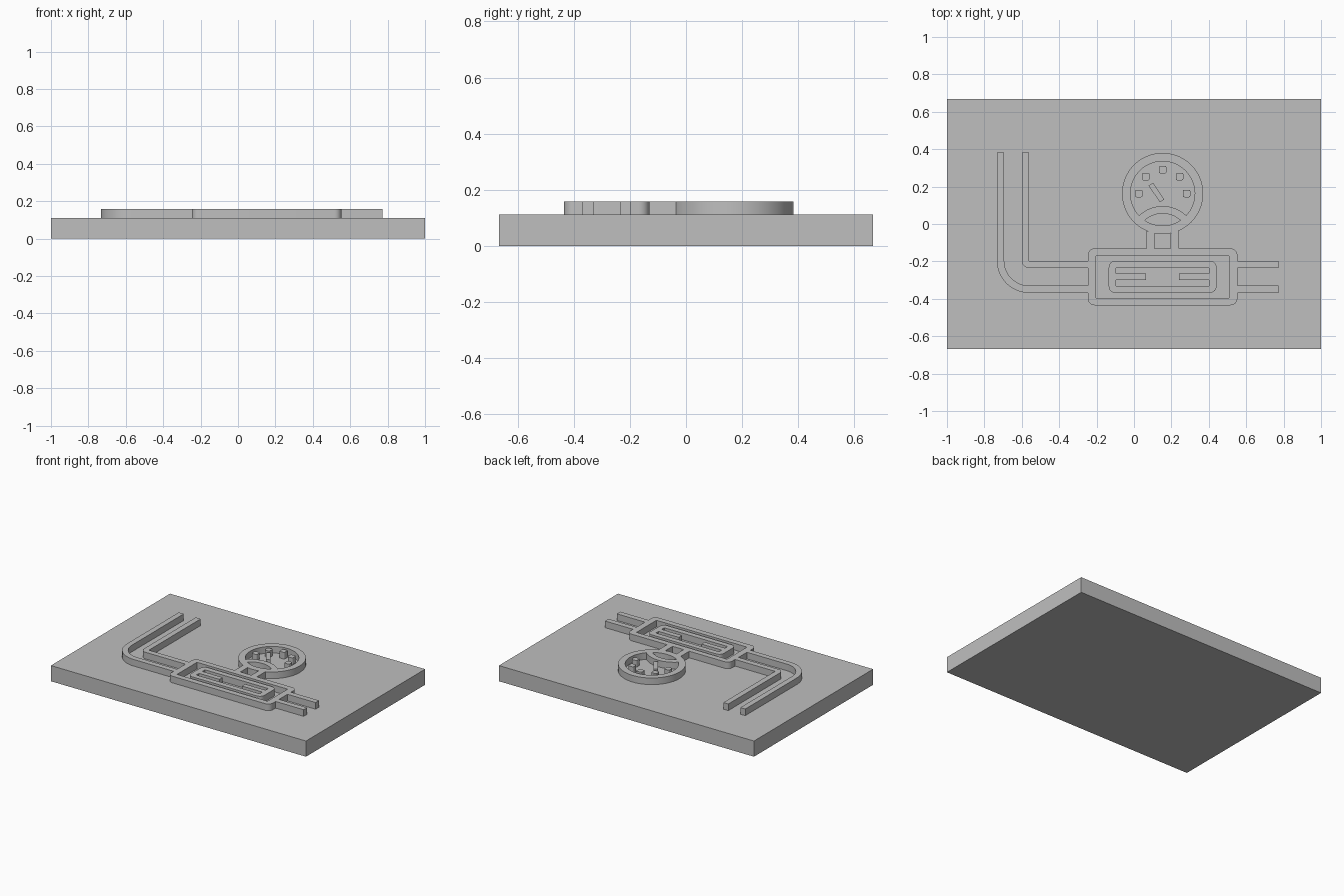
import bpy, bmesh
from math import sin, cos, acos, asin, pi, radians, hypot

cube = bpy.data.objects.get("Cube")
if cube:
    bpy.data.objects.remove(cube)

BASE_TOP, RELIEF_TOP = 0.111, 0.158
CX, CY = 0.153, -0.2825          # centre of the body frame
GY = 0.163                       # centre of the gauge, on the same x
WALL_IN, WALL_OUT = 0.047, 0.086  # pipe walls, measured from the pipe axis

grey = bpy.data.materials.new("plain_grey")
grey.use_nodes = True
colour = (0.52, 0.52, 0.52, 1)
grey.diffuse_color = colour
grey.node_tree.nodes["Principled BSDF"].inputs["Base Color"].default_value = colour


def arc(x, y, r, start, end, steps=12):
    """Points along an arc, angles in radians."""
    if r == 0:
        return [(x, y)]
    return [(x + r * cos(start + (end - start) * i / steps),
             y + r * sin(start + (end - start) * i / steps)) for i in range(steps + 1)]


def circle(x, y, r, steps=64):
    return arc(x, y, r, 0, 2 * pi, steps)[:-1]


def rect(x, y, hx, hy, r=0):
    """Rectangle about a centre, with optional rounded corners."""
    pts = []
    for i, (sx, sy) in enumerate([(1, 1), (-1, 1), (-1, -1), (1, -1)]):
        pts += arc(x + sx * (hx - r), y + sy * (hy - r), r, i * pi / 2, (i + 1) * pi / 2, 6)
    return pts


def slab(name, loops, bottom=BASE_TOP, top=RELIEF_TOP):
    """Fill an outline with its holes and raise it into a flat slab."""
    bm = bmesh.new()
    edges = []
    for loop in loops:
        vs = [bm.verts.new((x, y, bottom)) for x, y in loop]
        edges += [bm.edges.new((v, vs[i - 1])) for i, v in enumerate(vs)]
    bmesh.ops.triangle_fill(bm, use_beauty=True, use_dissolve=False, edges=edges, normal=(0, 0, 1))
    up = bmesh.ops.extrude_face_region(bm, geom=bm.faces[:])["geom"]
    verts = [g for g in up if isinstance(g, bmesh.types.BMVert)]
    bmesh.ops.translate(bm, vec=(0, 0, top - bottom), verts=verts)
    bmesh.ops.recalc_face_normals(bm, faces=bm.faces[:])
    mesh = bpy.data.meshes.new(name)
    bm.to_mesh(mesh)
    bm.free()
    mesh.materials.append(grey)
    obj = bpy.data.objects.new(name, mesh)
    bpy.context.collection.objects.link(obj)
    bpy.ops.object.select_all(action='DESELECT')
    obj.select_set(True)
    bpy.context.view_layer.objects.active = obj
    bpy.ops.object.shade_smooth_by_angle(angle=radians(30))
    return obj


# Base plate
slab("base_plate", [rect(0, 0, 1, 0.667)], 0, BASE_TOP)

# Body frame and the slotted plate inside it
slab("body_frame", [rect(CX, CY, 0.4, 0.152, 0.037), rect(CX, CY, 0.355, 0.112)])
corner = [(0.248, 0.048), (0.248, 0.018), (0.088, 0.018)]
half = corner + [(x, -y) for x, y in reversed(corner)]
slot = half + [(-x, -y) for x, y in half]
slab("slotted_plate", [rect(CX, CY, 0.288, WALL_OUT, 0.035),
                       [(CX + x, CY + y) for x, y in slot]])

# Straight outlet pipe walls
mid, thick = (WALL_IN + WALL_OUT) / 2, (WALL_OUT - WALL_IN) / 2
for side, s in (("back", 1), ("front", -1)):
    slab("outlet_wall_" + side, [rect(CX + 0.51, CY + s * mid, 0.11, thick)])

# Bent inlet pipe walls, concentric about the inner corner
bend_x, bend_y, pipe_end = -0.561, CY + WALL_OUT, 0.383
bends = {"outer": (2 * WALL_OUT, WALL_IN + WALL_OUT), "inner": (WALL_OUT - WALL_IN, 0)}
for side, (big, small) in bends.items():
    slab("inlet_wall_" + side, [
        [(bend_x - big, pipe_end)]
        + arc(bend_x, bend_y, big, pi, 1.5 * pi)
        + [(CX - 0.4, bend_y - big), (CX - 0.4, bend_y - small)]
        + arc(bend_x, bend_y, small, 1.5 * pi, pi)
        + [(bend_x - small, pipe_end)]])

# Gauge housing: ring with an arched band and a lens-shaped opening
R_OUT, R_IN = 0.217, 0.172
ARCH_Y = -0.086


def crossing(r):
    """Half angles where an arch of radius r meets the dial circle."""
    d = GY - ARCH_Y
    on_dial = acos((R_IN ** 2 + d * d - r * r) / (2 * R_IN * d))
    on_arch = acos((r * r + d * d - R_IN ** 2) / (2 * r * d))
    return on_dial, on_arch


down = -pi / 2
dial_a, arch_a = crossing(0.182)
dial = (arc(CX, GY, R_IN, down + dial_a, down + 2 * pi - dial_a, 48)
        + arc(CX, ARCH_Y, 0.182, pi / 2 + arch_a, pi / 2 - arch_a, 16)[1:-1])
dial_a, arch_a = crossing(0.142)
lens = (arc(CX, GY, R_IN, down - dial_a, down + dial_a, 14)
        + arc(CX, ARCH_Y, 0.142, pi / 2 - arch_a, pi / 2 + arch_a, 14)[1:-1])
slab("gauge_housing", [circle(CX, GY, R_OUT, 72), dial, lens])

# Neck walls, their tops following the housing
for side, s in (("left", 1), ("right", -1)):
    inner, outer = down + s * asin(0.043 / R_OUT), down + s * asin(0.087 / R_OUT)
    foot = CY + 0.152
    slab("neck_wall_" + side, [[(CX + s * 0.043, foot)] + arc(CX, GY, R_OUT, inner, outer, 4)
                               + [(CX + s * 0.087, foot)]])

# Dial studs
for i in range(5):
    a = i * pi / 4
    slab(f"dial_stud_{i + 1}", [rect(CX + 0.128 * cos(a), GY + 0.128 * sin(a), 0.02, 0.02, 0.008)])

# Needle
needle_a = radians(-56)
nx, ny = cos(needle_a), sin(needle_a)
slab("needle", [[(0.12 + x * nx - y * ny, 0.168 + x * ny + y * nx)
                 for x, y in rect(0, 0, 0.054, 0.014)]])
